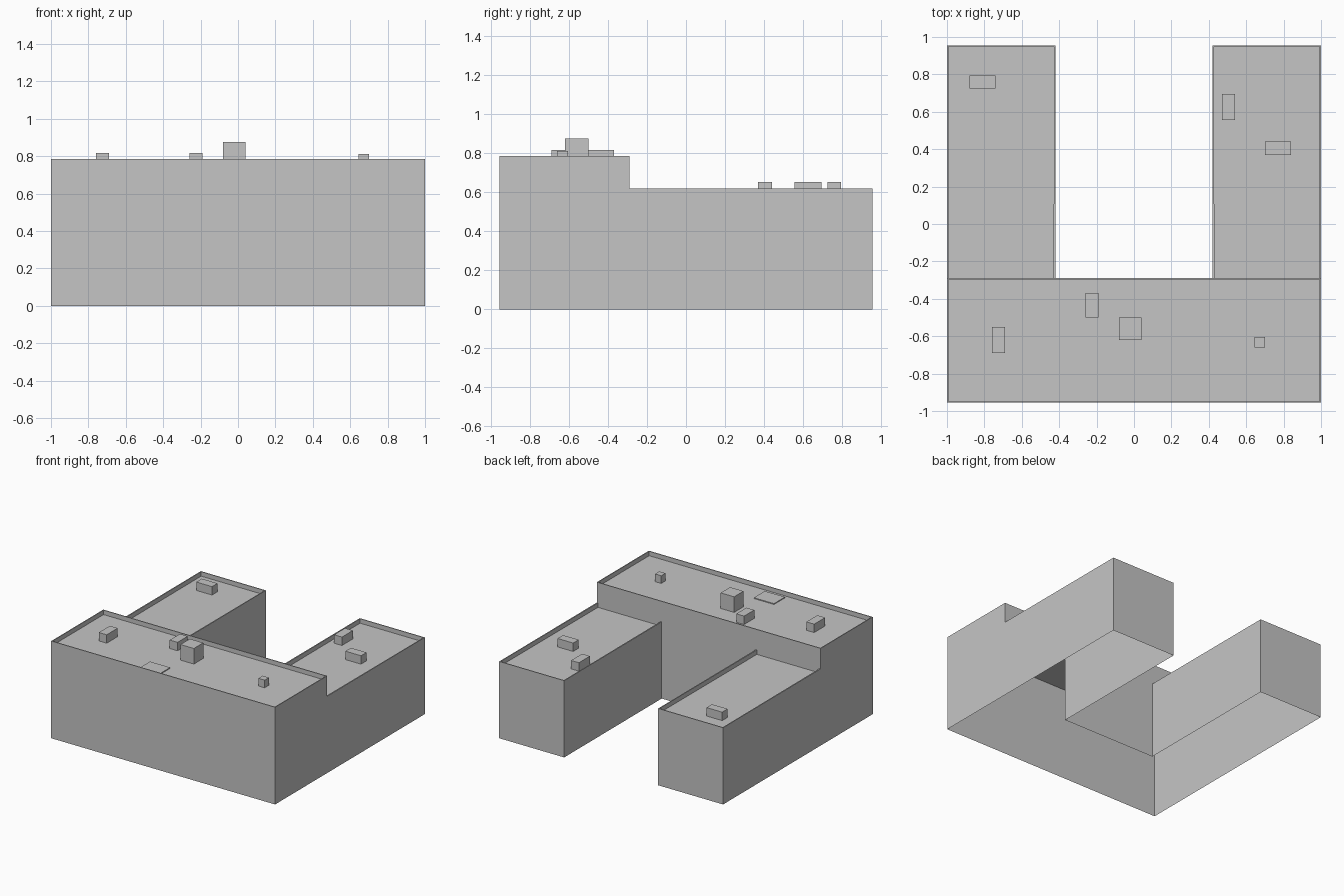
import bpy
import bmesh
from mathutils import Matrix, Vector

if "Cube" in bpy.data.objects:
    bpy.data.objects.remove(bpy.data.objects["Cube"], do_unlink=True)

RIM = 0.01       # parapet thickness
DROP = 0.036     # roof depth below the parapet top
FRONT, BACK, STEP = -0.955, 0.955, -0.29
COURT = 0.42     # half width of the courtyard
MAIN_TOP, WING_TOP = 0.785, 0.62
MAIN_ROOF, WING_ROOF = MAIN_TOP - DROP, WING_TOP - DROP

grey = bpy.data.materials.new("light grey")
grey.use_nodes = True
grey.diffuse_color = (0.56, 0.56, 0.56, 1)
grey.node_tree.nodes["Principled BSDF"].inputs["Base Color"].default_value = grey.diffuse_color


def box_mesh(x0, x1, y0, y1, z0, z1):
    bm = bmesh.new()
    centre = Vector((x0 + x1, y0 + y1, z0 + z1)) / 2
    size = (x1 - x0, y1 - y0, z1 - z0, 1)
    bmesh.ops.create_cube(bm, size=1, matrix=Matrix.Translation(centre) @ Matrix.Diagonal(size))
    return bm


def finish(name, bm):
    mesh = bpy.data.meshes.new(name)
    bm.to_mesh(mesh)
    bm.free()
    mesh.materials.append(grey)
    obj = bpy.data.objects.new(name, mesh)
    bpy.context.collection.objects.link(obj)
    return obj


def facing(bm, direction):
    return max(bm.faces, key=lambda f: f.normal.dot(direction) + 0.001 * f.calc_area())


def remove(bm, faces):
    bmesh.ops.delete(bm, geom=faces, context='FACES')


def sink_roof(bm):
    # inset the top along its walled edges, then lower the floor behind the rim
    top = facing(bm, Vector((0, 0, 1)))
    bmesh.ops.inset_region(bm, faces=[top], thickness=RIM, use_boundary=False)
    floor = bmesh.ops.extrude_discrete_faces(bm, faces=[top])["faces"][0]
    for v in floor.verts:
        v.co.z -= DROP
    bm.normal_update()


# Main block: open underneath, with openings into both wings
bm = box_mesh(-1, 1, FRONT, STEP, 0, MAIN_TOP)
bm.normal_update()
remove(bm, [facing(bm, Vector((0, 0, -1)))])
sink_roof(bm)
cuts = [((COURT, 0, 0), (1, 0, 0)), ((-COURT, 0, 0), (1, 0, 0)), ((0, 0, WING_ROOF), (0, 0, 1))]
for point, normal in cuts:
    wall = [f for f in bm.faces if all(abs(v.co.y - STEP) < 1e-4 for v in f.verts)]
    geom = wall + list({e for f in wall for e in f.edges}) + list({v for f in wall for v in f.verts})
    bmesh.ops.bisect_plane(bm, geom=geom, plane_co=point, plane_no=normal)
openings = []
for f in bm.faces:
    c = f.calc_center_median()
    if all(abs(v.co.y - STEP) < 1e-4 for v in f.verts) and abs(c.x) > COURT and c.z < WING_ROOF:
        openings.append(f)
remove(bm, openings)
finish("main_block", bm)

# Wings: open underneath and where they join the main block
for name, x0, x1 in (("left_wing", COURT, 1), ("right_wing", -1, -COURT)):
    bm = box_mesh(x0, x1, STEP, BACK, 0, WING_TOP)
    bm.normal_update()
    remove(bm, [facing(bm, Vector((0, 0, -1))), facing(bm, Vector((0, -1, 0)))])
    sink_roof(bm)
    remove(bm, [f for f in bm.faces if all(abs(v.co.y - STEP) < 1e-4 for v in f.verts)])
    finish(name, bm)

# Rooftop units: x range, y range, base, top
units = {
    "stair_housing": (-0.08, 0.04, -0.62, -0.50, MAIN_ROOF, 0.875),
    "middle_vent": (-0.26, -0.19, -0.50, -0.37, MAIN_ROOF, 0.817),
    "right_vent": (-0.76, -0.69, -0.69, -0.55, MAIN_ROOF, 0.817),
    "small_vent": (0.645, 0.70, -0.66, -0.605, MAIN_ROOF, 0.811),
    "roof_hatch": (-0.24, -0.06, -0.92, -0.78, MAIN_ROOF, MAIN_ROOF + 0.007),
    "right_wing_vent": (-0.88, -0.74, 0.725, 0.795, WING_ROOF, 0.652),
    "left_wing_vent_a": (0.47, 0.54, 0.555, 0.695, WING_ROOF, 0.652),
    "left_wing_vent_b": (0.70, 0.84, 0.37, 0.44, WING_ROOF, 0.652),
}
for name, dims in units.items():
    finish(name, box_mesh(*dims))
